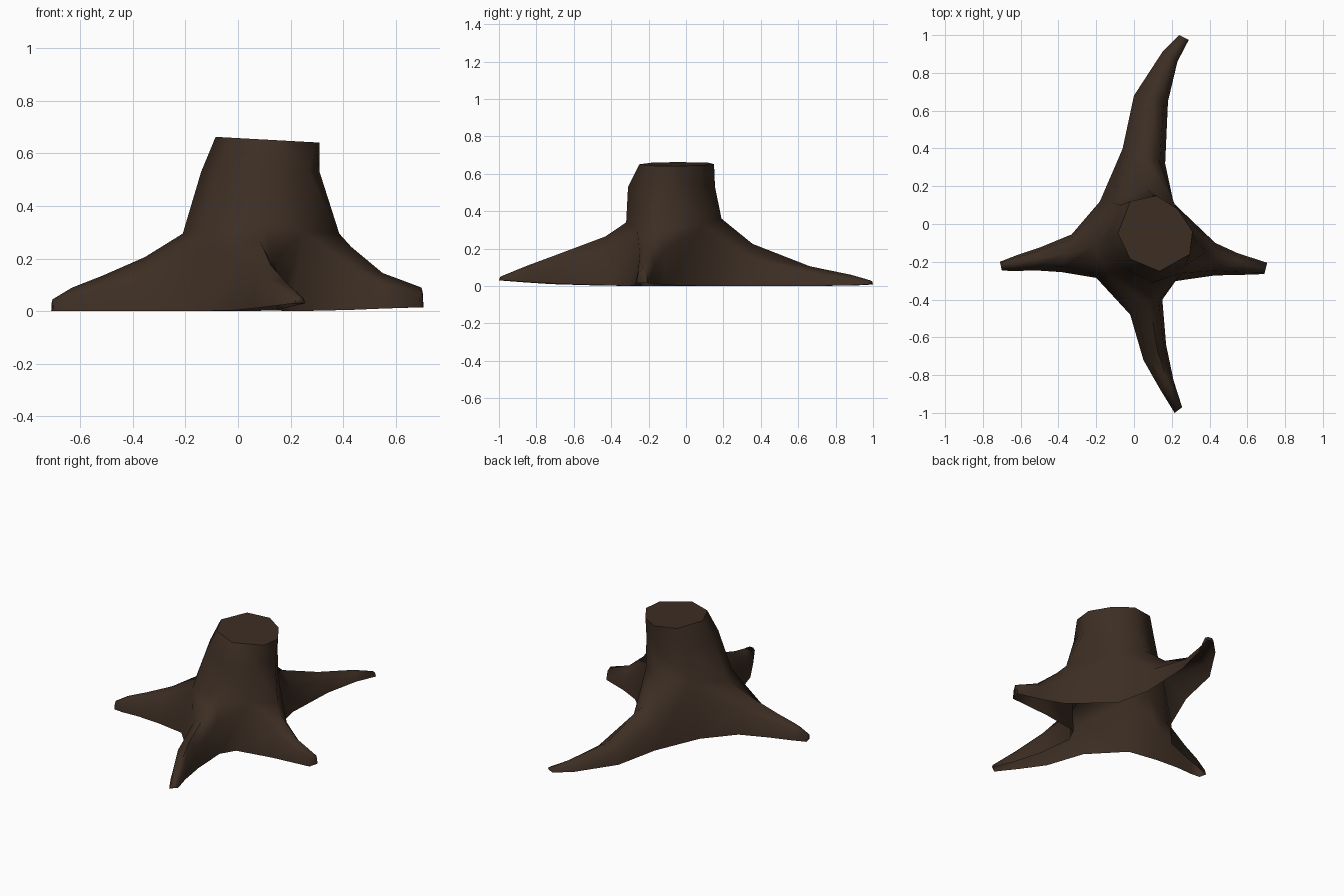
import bpy, bmesh, math

if "Cube" in bpy.data.objects:
    bpy.data.objects.remove(bpy.data.objects["Cube"])

bark = bpy.data.materials.new("dark_brown_bark")
bark.diffuse_color = (0.046, 0.027, 0.017, 1)
bark.use_nodes = True
bark.node_tree.nodes["Principled BSDF"].inputs["Base Color"].default_value = bark.diffuse_color

bm = bmesh.new()


def V(x, y, z):
    return bm.verts.new((x, y, z))


# Trunk rings, counterclockwise: N, NW, W, SW, S, SE, E, NE
top_xy = [(.12, .15), (-.02, .12), (-.085, -.05), (-.02, -.185),
          (.135, -.25), (.295, -.16), (.31, -.04), (.23, .08)]
mid_xy = [(.10, .155), (-.07, .10), (-.14, -.08), (-.07, -.225),
          (.10, -.31), (.27, -.22), (.31, -.07), (.23, .07)]
low_xyz = [(.07, .19, .36), (-.11, .11, .33), (-.21, -.12, .295), (-.14, -.26, .29),
           (.09, -.32, .34), (.25, -.26, .30), (.385, -.15, .295), (.22, .09, .33)]
top = [V(x, y, .658 - .055 * x) for x, y in top_xy]
mid = [V(x, y, .53) for x, y in mid_xy]
low = [V(*p) for p in low_xyz]
for a, b in ((top, mid), (mid, low)):
    for i in range(8):
        j = (i + 1) % 8
        bm.faces.new((a[i], b[i], b[j], a[j]))
cut = bm.faces.new(top)  # flat cut top
for e in cut.edges:
    e.smooth = False

# Ground points in the valleys between roots: NW, SW, SE, NE (underside is open)
ground = [V(-.18, .12, 0), V(-.2, -.285, 0), V(.2, -.305, 0), V(.21, .11, 0)]

# Roots N, W, S, E: both ground edges, ridge height, underside height
roots = [
    [(.165, .32, -.06, .40, .225, 0), (.18, .65, 0, .68, .105, 0),
     (.23, .86, .15, .91, .06, .003), (.29, .975, .24, 1, .03, .008)],
    [(-.33, -.055, -.38, -.255, .205, 0), (-.5, -.125, -.53, -.245, .135, 0),
     (-.62, -.165, -.64, -.25, .09, 0), (-.71, -.2, -.70, -.245, .045, 0)],
    [(-.02, -.48, .15, -.40, .265, .003), (.05, -.72, .17, -.64, .175, .01),
     (.135, -.87, .21, -.83, .11, .02), (.215, -1, .255, -.97, .055, .03)],
    [(.43, -.272, .43, -.10, .245, .005), (.55, -.27, .55, -.155, .145, .01),
     (.69, -.265, .705, -.205, .09, .015)],
]
# Where the ridge sits across each root
ridge_at = [.45, .5, .62, .5]


def section(ax, ay, bx, by, h, zb, r):
    """Arched cross-section: ground, shoulder, ridge, shoulder, ground."""
    out = []
    for t, f in ((0, 0), (r * .28, .68), (r, 1), (1 - (1 - r) * .28, .7), (1, 0)):
        out.append(V(ax + (bx - ax) * t, ay + (by - ay) * t, zb + (h - zb) * f))
    return out


for k, rows in enumerate(roots):
    c = 2 * k
    prev = [ground[k - 1], low[c - 1], low[c], low[(c + 1) % 8], ground[k]]
    for row in rows:
        cur = section(*row, ridge_at[k])
        for i in range(4):
            bm.faces.new((prev[i], cur[i], cur[i + 1], prev[i + 1]))
        prev = cur
    bm.faces.new(prev)  # blunt tip

bmesh.ops.recalc_face_normals(bm, faces=bm.faces[:])
if cut.normal.z < 0:
    bmesh.ops.reverse_faces(bm, faces=bm.faces[:])
mesh = bpy.data.meshes.new("tree_stump")
bm.to_mesh(mesh)
bm.free()
mesh.materials.append(bark)
stump = bpy.data.objects.new("tree_stump", mesh)
bpy.context.collection.objects.link(stump)
bpy.context.view_layer.objects.active = stump
stump.select_set(True)
bpy.ops.object.shade_smooth_by_angle(angle=math.radians(85))
